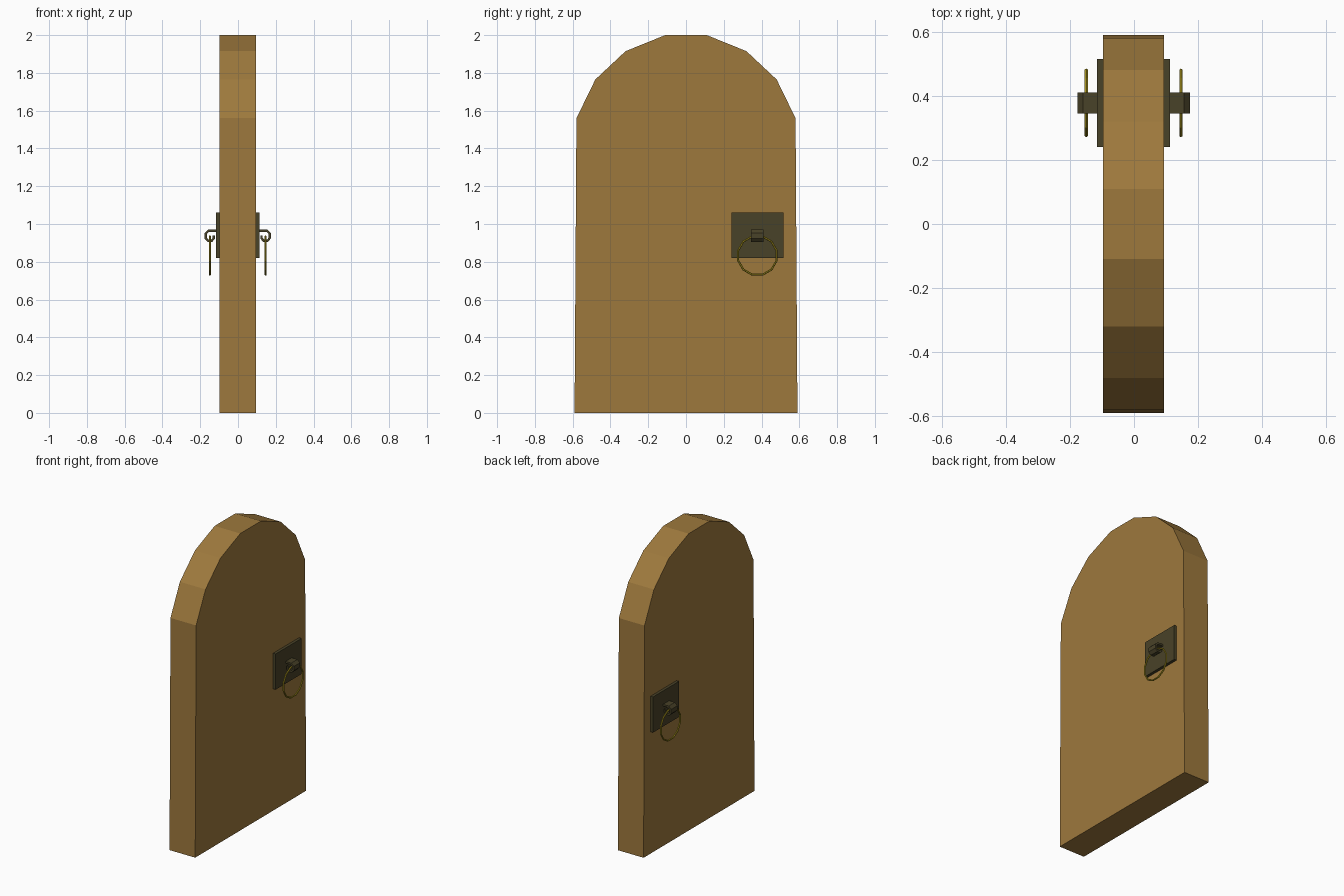
import bpy, bmesh, math
from mathutils import Vector

if "Cube" in bpy.data.objects:
    bpy.data.objects.remove(bpy.data.objects["Cube"])


def material(name, rgb):
    m = bpy.data.materials.new(name)
    m.diffuse_color = (*rgb, 1)
    m.use_nodes = True
    m.node_tree.nodes["Principled BSDF"].inputs["Base Color"].default_value = m.diffuse_color
    return m


WOOD = material("oak brown", (0.34, 0.19, 0.046))
IRON = material("dark iron", (0.066, 0.054, 0.021))
BRASS = material("brass yellow", (0.38, 0.29, 0.013))


def finish(name, bm, mat):
    bmesh.ops.recalc_face_normals(bm, faces=bm.faces)
    mesh = bpy.data.meshes.new(name)
    bm.to_mesh(mesh)
    bm.free()
    mesh.materials.append(mat)
    obj = bpy.data.objects.new(name, mesh)
    bpy.context.collection.objects.link(obj)
    return obj


def extrude(name, points, offset, mat):
    """Closed 3D outline pushed along an offset."""
    bm = bmesh.new()
    face = bm.faces.new([bm.verts.new(p) for p in points])
    res = bmesh.ops.extrude_face_region(bm, geom=[face], use_keep_orig=True)
    verts = [g for g in res["geom"] if isinstance(g, bmesh.types.BMVert)]
    bmesh.ops.translate(bm, verts=verts, vec=offset)
    return finish(name, bm, mat)


def ring(name, centre, major, minor, sides, tube_sides, mat):
    """Faceted ring lying in the YZ plane."""
    bm = bmesh.new()
    loops = []
    for i in range(sides):
        a = 2 * math.pi * (i + 0.5) / sides
        loop = []
        for j in range(tube_sides):
            b = 2 * math.pi * j / tube_sides
            r = major + minor * math.cos(b)
            loop.append(bm.verts.new(Vector(centre) + Vector(
                (minor * math.sin(b), r * math.cos(a), r * math.sin(a)))))
        loops.append(loop)
    for i in range(sides):
        p, q = loops[i], loops[(i + 1) % sides]
        for j in range(tube_sides):
            k = (j + 1) % tube_sides
            bm.faces.new((p[j], p[k], q[k], q[j]))
    return finish(name, bm, mat)


# Arched door slab
half = [(0.59, 0), (0.58, 1.56), (0.48, 1.765), (0.32, 1.915), (0.11, 2.0)]
outline = half + [(-y, z) for y, z in reversed(half)]
extrude("door_slab", [(-0.097, y, z) for y, z in outline], (0.191, 0, 0), WOOD)

# Curled clasp section, measured outwards from the door face
outer = [(0.015, 0.97), (0.062, 0.97), (0.08, 0.952), (0.08, 0.923),
         (0.064, 0.905), (0.040, 0.905), (0.026, 0.920), (0.026, 0.940)]
inner = [(0.037, 0.940), (0.037, 0.925), (0.045, 0.917), (0.060, 0.917),
         (0.068, 0.928), (0.068, 0.947), (0.057, 0.958), (0.015, 0.958)]

# Back plate, clasp and pull ring on both faces
for label, side, face_x in (("right", 1, 0.094), ("left", -1, -0.097)):
    corners = [(0.24, 0.82), (0.515, 0.82), (0.515, 1.06), (0.24, 1.06)]
    extrude("handle_plate_" + label, [(face_x, y, z) for y, z in corners],
            (side * 0.019, 0, 0), IRON)
    extrude("ring_clasp_" + label,
            [(face_x + side * d, 0.345, z) for d, z in outer + inner],
            (0, 0.065, 0), IRON)
    ring("pull_ring_" + label, (face_x + side * 0.052, 0.378, 0.833),
         0.105, 0.0055, 12, 6, BRASS)
